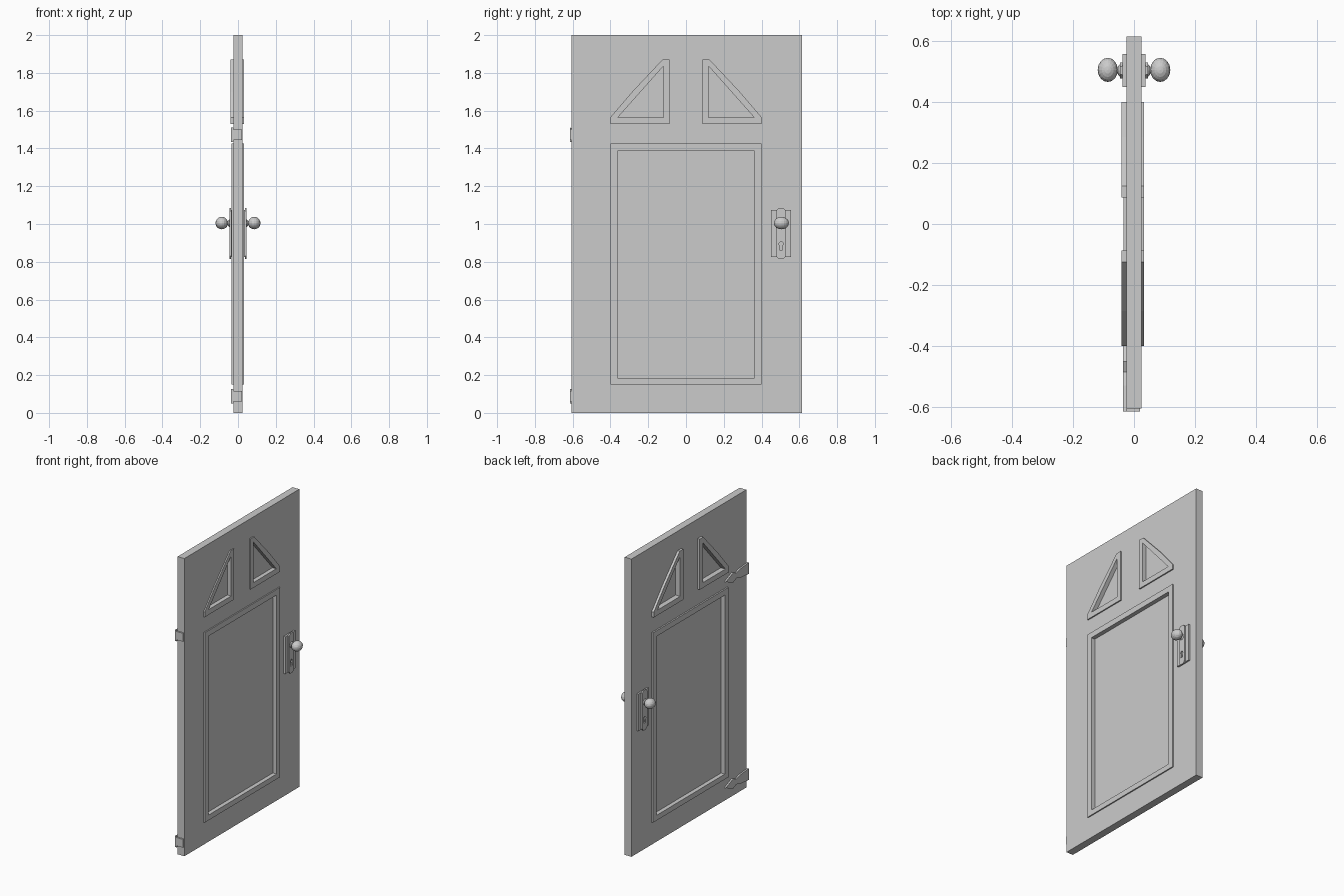
import bpy, bmesh, math
from mathutils import Matrix

if "Cube" in bpy.data.objects:
    bpy.data.objects.remove(bpy.data.objects["Cube"])

# local (x, y, z) -> world (y, z, x): outlines are drawn in the door's plane
TO_DOOR = Matrix(((0, 0, 1, 0), (1, 0, 0, 0), (0, 1, 0, 0), (0, 0, 0, 1)))


def add_object(name, bm):
    mesh = bpy.data.meshes.new(name)
    bm.to_mesh(mesh)
    bm.free()
    ob = bpy.data.objects.new(name, mesh)
    bpy.context.collection.objects.link(ob)
    return ob


def plate(name, loops, x0, x1):
    """Extrude (y, z) outlines from x0 to x1; inner loops become holes."""
    cu = bpy.data.curves.new(name, 'CURVE')
    cu.dimensions, cu.fill_mode = '2D', 'BOTH'
    cu.extrude = abs(x1 - x0) / 2
    for loop in loops:
        sp = cu.splines.new('POLY')
        sp.points.add(len(loop) - 1)
        for p, (y, z) in zip(sp.points, loop):
            p.co = (y, z, 0, 1)
        sp.use_cyclic_u = True
    tmp = bpy.data.objects.new(name + "_curve", cu)
    bpy.context.collection.objects.link(tmp)
    mesh = bpy.data.meshes.new_from_object(
        tmp.evaluated_get(bpy.context.evaluated_depsgraph_get()))
    bpy.data.objects.remove(tmp)
    bm = bmesh.new()
    bm.from_mesh(mesh)
    bpy.data.meshes.remove(mesh)
    bmesh.ops.remove_doubles(bm, verts=bm.verts, dist=1e-5)
    bm.transform(Matrix.Translation(((x0 + x1) / 2, 0, 0)) @ TO_DOOR)
    bmesh.ops.recalc_face_normals(bm, faces=bm.faces)
    for f in bm.faces:
        f.smooth = False
    return add_object(name, bm)


def rect(y0, y1, z0, z1):
    return [(y0, z0), (y1, z0), (y1, z1), (y0, z1)]


def mirror(loop):
    return [(-y, z) for y, z in reversed(loop)]


# Outlines of the three openings and their surrounding mouldings
tri_out = [(0.087, 1.53), (0.40, 1.53), (0.40, 1.565), (0.285, 1.7), (0.125, 1.87), (0.087, 1.87)]
tri_in = [(0.12, 1.565), (0.36, 1.565), (0.12, 1.835)]
openings = {
    "lower": (rect(-0.40, 0.40, 0.15, 1.425), rect(-0.362, 0.362, 0.185, 1.387)),
    "upper_right": (tri_out, tri_in),
    "upper_left": (mirror(tri_out), mirror(tri_in)),
}

# Door slab with through openings
plate("door_slab", [rect(-0.605, 0.615, 0, 2)] + [o[1] for o in openings.values()], -0.025, 0.025)

# Raised mouldings on both faces and thin recessed panels
for key, (outer, inner) in openings.items():
    back = -0.035 if key == "lower" else -0.041
    plate(key + "_moulding_front", [outer, inner], 0.025, 0.033)
    plate(key + "_moulding_back", [outer, inner], back, -0.025)
    plate(key + "_panel", [inner], -0.007, 0.005)

# Lock plates, keyholes and knobs on both faces
KY, KZ = 0.503, 1.005
escutcheon = [(0.477, 0.83), (0.49, 0.815), (0.516, 0.815), (0.529, 0.83),
              (0.529, 1.07), (0.516, 1.085), (0.49, 1.085), (0.477, 1.07)]
keyhole = [(KY + 0.011 * math.cos(math.radians(a)), 0.895 + 0.011 * math.sin(math.radians(a)))
           for a in range(-60, 241, 30)] + [(KY - 0.009, 0.862), (KY + 0.009, 0.862)]
for side, s in (("front", 1), ("back", -1)):
    plate("lock_plate_" + side, [rect(0.449, 0.557, 0.825, 1.075)], s * 0.025, s * 0.037)
    plate("escutcheon_" + side, [escutcheon, keyhole], s * 0.037, s * 0.046)

    bm = bmesh.new()
    for x0, x1, r0, r1 in ((0.044, 0.052, 0.022, 0.014), (0.050, 0.064, 0.010, 0.012)):
        bmesh.ops.create_cone(
            bm, cap_ends=True, segments=12, radius1=r0, radius2=r1, depth=x1 - x0,
            matrix=Matrix.Translation(((x0 + x1) / 2, KY, KZ)) @ Matrix.Rotation(math.pi / 2, 4, 'Y'))
    bmesh.ops.create_uvsphere(
        bm, u_segments=16, v_segments=10, radius=0.033,
        matrix=Matrix.Translation((0.086, KY + 0.002, KZ)) @ Matrix.Diagonal((1, 1.2, 1, 1)))
    bm.transform(Matrix.Diagonal((s, 1, 1, 1)))
    bmesh.ops.recalc_face_normals(bm, faces=bm.faces)
    add_object("knob_" + side, bm)

# Hinges: pointed strap on the back face, leaf around the edge
strap = [(-0.615, -0.038), (-0.53, -0.03), (-0.485, -0.018), (-0.45, -0.033), (-0.37, 0)]
strap += [(y, -z) for y, z in reversed(strap[:-1])]
for name, hz in (("upper", 1.472), ("lower", 0.088)):
    plate(name + "_hinge_strap", [[(y, z + hz) for y, z in strap]], -0.036, -0.025)
    plate(name + "_hinge_leaf", [rect(-0.615, -0.605, hz - 0.028, hz + 0.028)], -0.025, 0.02)
